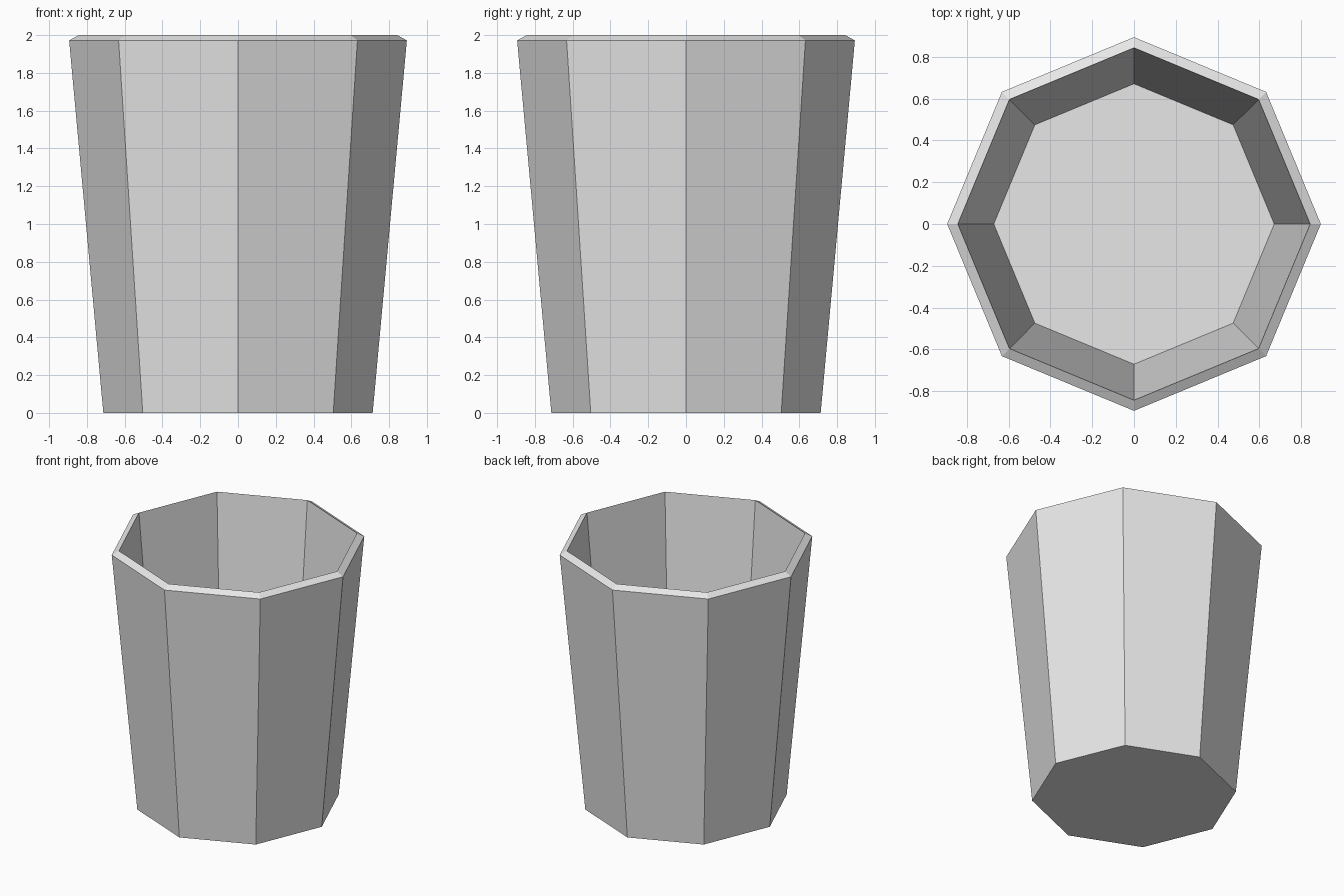
import bpy, bmesh, math

if "Cube" in bpy.data.objects:
    bpy.data.objects.remove(bpy.data.objects["Cube"])

SIDES = 8

# One plain grey for the whole cup
grey = bpy.data.materials.new("light_grey")
grey.diffuse_color = (0.8, 0.8, 0.8, 1.0)
grey.use_nodes = True
grey.node_tree.nodes["Principled BSDF"].inputs["Base Color"].default_value = grey.diffuse_color

# Profile (radius, height): outer foot, outer rim, inner rim, inner floor
profile = [(0.713, 0.0), (0.894, 1.972), (0.843, 2.0), (0.671, 0.04)]

bm = bmesh.new()
rings = []
for r, z in profile:
    rings.append([bm.verts.new((r * math.cos(math.tau * i / SIDES),
                                r * math.sin(math.tau * i / SIDES), z))
                  for i in range(SIDES)])

# Outer wall, sloped lip and inner wall
for low, high in zip(rings, rings[1:]):
    for i in range(SIDES):
        j = (i + 1) % SIDES
        bm.faces.new((low[i], low[j], high[j], high[i]))

# Underside and inner floor
bm.faces.new(rings[0][::-1])
bm.faces.new(rings[-1])
bmesh.ops.recalc_face_normals(bm, faces=bm.faces)

mesh = bpy.data.meshes.new("cup")
bm.to_mesh(mesh)
bm.free()
mesh.materials.append(grey)
cup = bpy.data.objects.new("cup", mesh)
bpy.context.collection.objects.link(cup)
